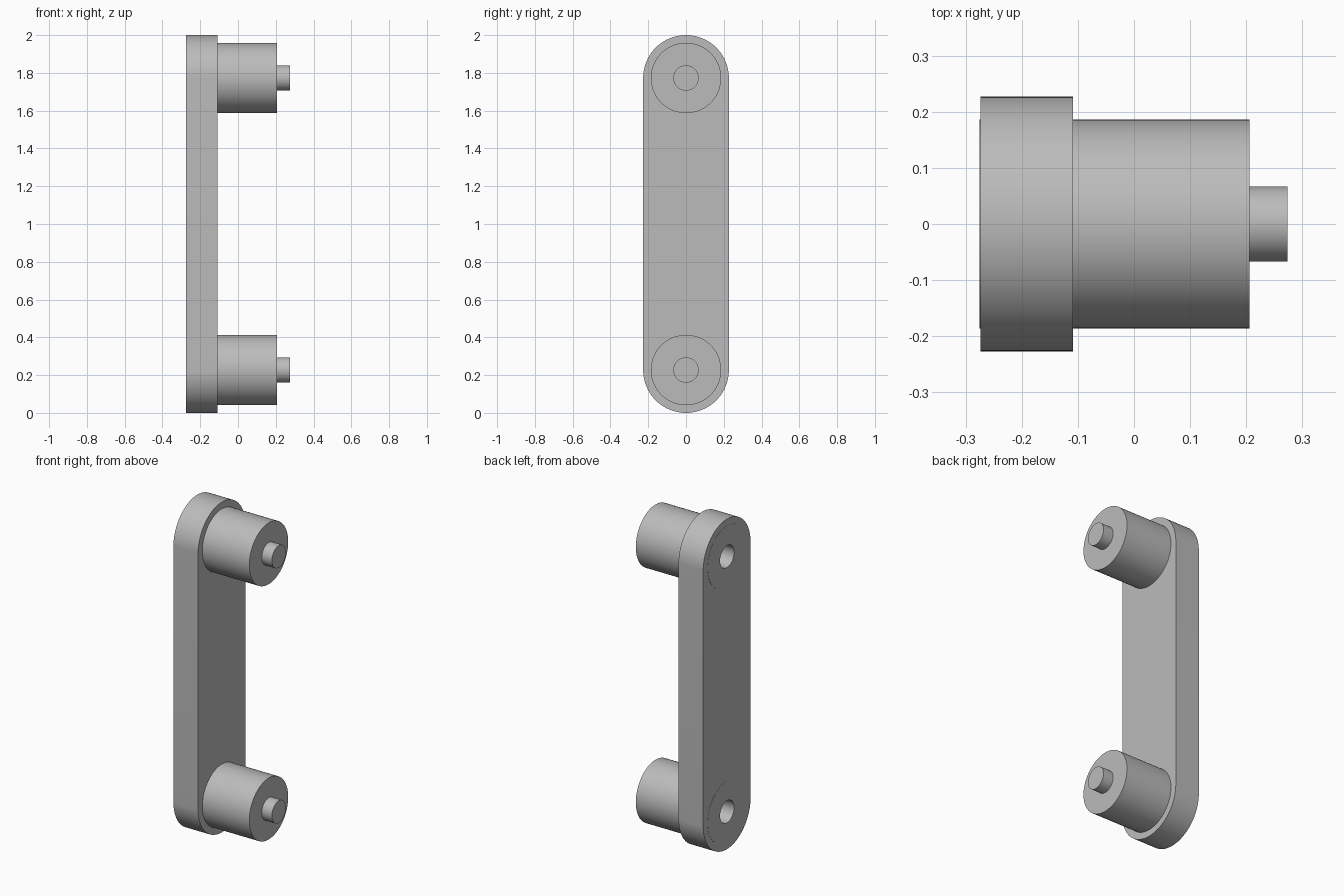
import bpy, bmesh, math
from mathutils import Matrix

cube = bpy.data.objects.get("Cube")
if cube:
    bpy.data.objects.remove(cube, do_unlink=True)

grey = bpy.data.materials.new("plain grey")
grey.use_nodes = True
tone = (0.5, 0.5, 0.5, 1)
grey.diffuse_color = tone
grey.node_tree.nodes["Principled BSDF"].inputs["Base Color"].default_value = tone

RADIUS = 0.227
CENTRES = {"lower": RADIUS, "upper": 2 - RADIUS}
BACK, FACE = -0.274, -0.109


def finish(name, bm):
    bmesh.ops.recalc_face_normals(bm, faces=bm.faces)
    mesh = bpy.data.meshes.new(name)
    bm.to_mesh(mesh)
    bm.free()
    obj = bpy.data.objects.new(name, mesh)
    mesh.materials.append(grey)
    bpy.context.collection.objects.link(obj)
    return obj


def rod(name, x0, x1, radius, z):
    """Cylinder lying along x."""
    bm = bmesh.new()
    place = Matrix.Translation(((x0 + x1) / 2, 0, z)) @ Matrix.Rotation(math.pi / 2, 4, 'Y')
    bmesh.ops.create_cone(bm, cap_ends=True, segments=96, radius1=radius,
                          radius2=radius, depth=x1 - x0, matrix=place)
    return finish(name, bm)


def cut(obj, cutter):
    mod = obj.modifiers.new("bore", 'BOOLEAN')
    mod.operation = 'DIFFERENCE'
    mod.solver = 'EXACT'
    mod.object = cutter
    bpy.ops.object.select_all(action='DESELECT')
    bpy.context.view_layer.objects.active = obj
    obj.select_set(True)
    bpy.ops.object.modifier_apply(modifier=mod.name)


# Side plate: round-ended outline extruded along x
bm = bmesh.new()
outline = []
STEPS = 48
for start, z in ((0, CENTRES["upper"]), (math.pi, CENTRES["lower"])):
    for i in range(STEPS + 1):
        a = start + math.pi * i / STEPS
        outline.append(bm.verts.new((BACK, RADIUS * math.cos(a), z + RADIUS * math.sin(a))))
face = bm.faces.new(outline)
ext = bmesh.ops.extrude_face_region(bm, geom=[face], use_keep_orig=True)
moved = [v for v in ext["geom"] if isinstance(v, bmesh.types.BMVert)]
bmesh.ops.translate(bm, verts=moved, vec=(FACE - BACK, 0, 0))
plate = finish("side_plate", bm)
parts = [plate]

# Rollers pass through the plate, each with a pin in front and a blind socket behind
for end, z in CENTRES.items():
    roller = rod(end + "_roller", BACK - 0.001, 0.206, 0.186, z)
    pin = rod(end + "_pin", 0.19, 0.274, 0.067, z)
    bore = rod(end + "_socket_cutter", BACK - 0.05, BACK + 0.13, 0.067, z)
    cut(plate, bore)
    cut(roller, bore)
    bpy.data.objects.remove(bore, do_unlink=True)
    # Open the plate around the roller so the socket floor belongs to the roller only
    seat = rod(end + "_seat_cutter", BACK - 0.05, FACE + 0.05, 0.1857, z)
    cut(plate, seat)
    bpy.data.objects.remove(seat, do_unlink=True)
    parts += [roller, pin]

bpy.ops.object.select_all(action='DESELECT')
for obj in parts:
    obj.select_set(True)
bpy.context.view_layer.objects.active = plate
bpy.ops.object.shade_smooth_by_angle(angle=math.radians(30))
